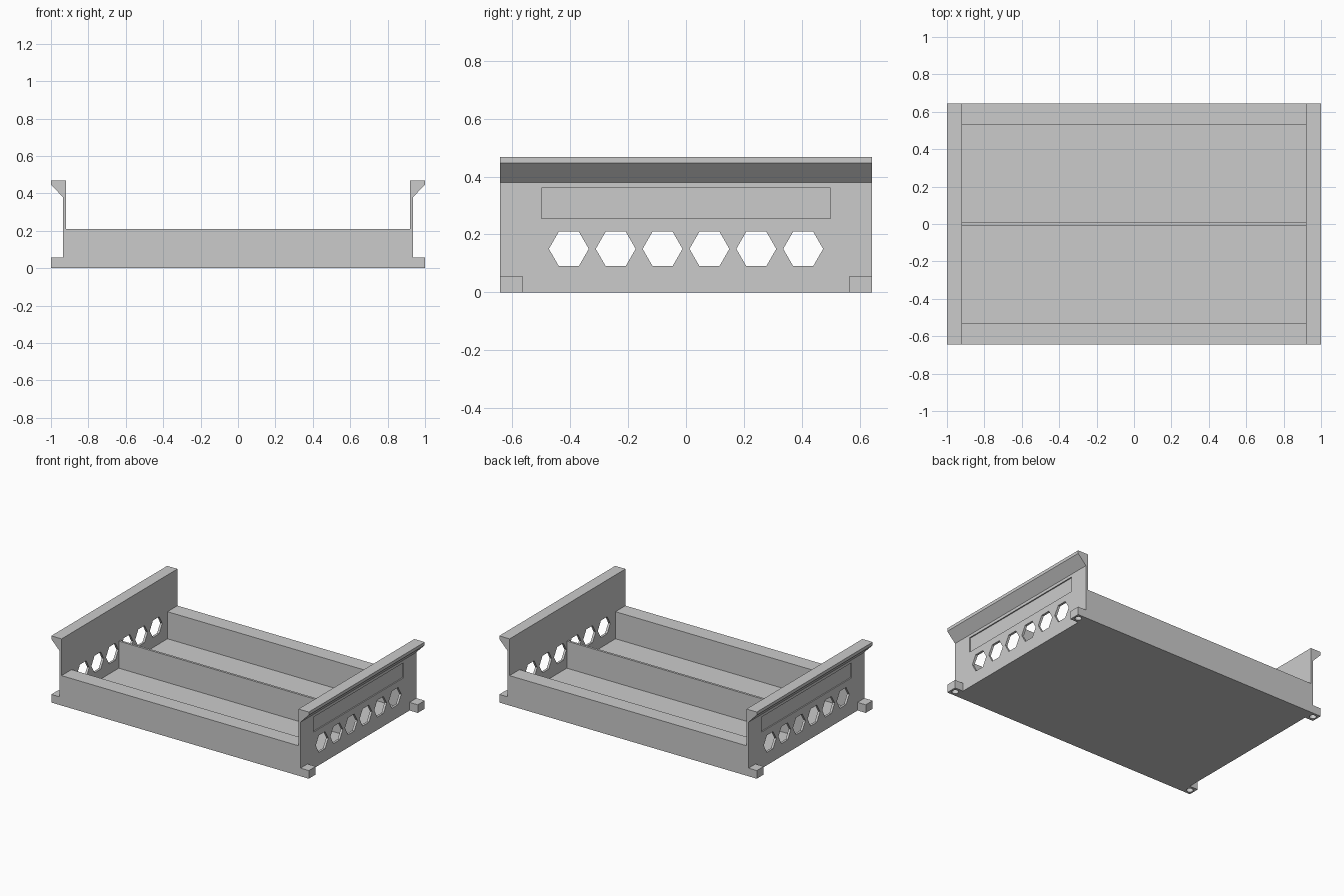
import bpy, bmesh, math
from mathutils import Vector

if "Cube" in bpy.data.objects:
    bpy.data.objects.remove(bpy.data.objects["Cube"], do_unlink=True)

# Main dimensions
LENGTH = 0.643      # half depth along y
INNER = 0.92        # inner face of the side walls
OUTER = 0.936       # outer face of the side walls
WALL_TOP = 0.21
END_IN = 0.532      # inner face of the end walls

grey = bpy.data.materials.new("plain grey")
grey.use_nodes = True
grey.diffuse_color = (0.6, 0.6, 0.6, 1)
grey.node_tree.nodes["Principled BSDF"].inputs["Base Color"].default_value = (0.6, 0.6, 0.6, 1)


def add_prism(bm, points, direction):
    """Extrude a closed outline into a solid."""
    face = bm.faces.new([bm.verts.new(p) for p in points])
    out = bmesh.ops.extrude_face_region(bm, geom=[face])
    moved = [g for g in out["geom"] if isinstance(g, bmesh.types.BMVert)]
    bmesh.ops.translate(bm, verts=moved, vec=Vector(direction))


def add_box(bm, low, high):
    (x0, y0, z0), (x1, y1, z1) = low, high
    add_prism(bm, [(x0, y0, z0), (x1, y0, z0), (x1, y1, z0), (x0, y1, z0)], (0, 0, z1 - z0))


def finish(bm, name):
    bmesh.ops.recalc_face_normals(bm, faces=bm.faces[:])
    mesh = bpy.data.meshes.new(name)
    bm.to_mesh(mesh)
    bm.free()
    mesh.materials.append(grey)
    obj = bpy.data.objects.new(name, mesh)
    bpy.context.collection.objects.link(obj)
    return obj


def box(name, low, high):
    bm = bmesh.new()
    add_box(bm, low, high)
    return finish(bm, name)


def cut_and_mirror(obj, cutter, axes):
    """Cut the holes, mirror the part, bake both and drop the cutter."""
    cutter.hide_render = True
    cut = obj.modifiers.new("cut", 'BOOLEAN')
    cut.operation = 'DIFFERENCE'
    cut.solver = 'EXACT'
    cut.object = cutter
    mirror = obj.modifiers.new("mirror", 'MIRROR')
    mirror.use_axis = axes
    mirror.use_mirror_merge = False
    graph = bpy.context.evaluated_depsgraph_get()
    baked = bpy.data.meshes.new_from_object(obj.evaluated_get(graph))
    obj.modifiers.clear()
    obj.data = baked
    bpy.data.objects.remove(cutter, do_unlink=True)


# Tray floor, thick end walls and thin divider
box("floor", (-INNER, -END_IN, 0), (INNER, END_IN, 0.02))
box("front_wall", (-INNER, -LENGTH, 0), (INNER, -END_IN, WALL_TOP))
box("back_wall", (-INNER, END_IN, 0), (INNER, LENGTH, WALL_TOP))
box("divider", (-INNER, -0.008, 0.02), (INNER, 0.008, WALL_TOP))

# Side walls with an overhanging chamfered rail
profile = [(INNER, 0), (OUTER, 0), (OUTER, 0.38), (1, 0.446), (1, 0.468), (INNER, 0.468)]
bm = bmesh.new()
add_prism(bm, [(x, -LENGTH, z) for x, z in profile], (0, 2 * LENGTH, 0))
sides = finish(bm, "side_walls")

# Six hexagonal vents and a shallow label recess per side
bm = bmesh.new()
for i in range(6):
    y = (i - 2.5) * 0.162
    ring = [(0.85, y + 0.069 * math.cos(k * math.pi / 3),
             0.15 + 0.069 * math.sin(k * math.pi / 3)) for k in range(6)]
    add_prism(bm, ring, (0.2, 0, 0))
add_box(bm, (0.928, -0.5, 0.255), (0.96, 0.5, 0.36))
cut_and_mirror(sides, finish(bm, "side_cutter"), (True, False, False))

# Corner feet with a blind round hole underneath
feet = box("corner_feet", (OUTER, 0.566, 0), (1, LENGTH, 0.057))
bm = bmesh.new()
ring = [(0.967 + 0.022 * math.cos(k * math.pi / 12),
         0.605 + 0.022 * math.sin(k * math.pi / 12), -0.02) for k in range(24)]
add_prism(bm, ring, (0, 0, 0.065))
cut_and_mirror(feet, finish(bm, "foot_cutter"), (True, True, False))
